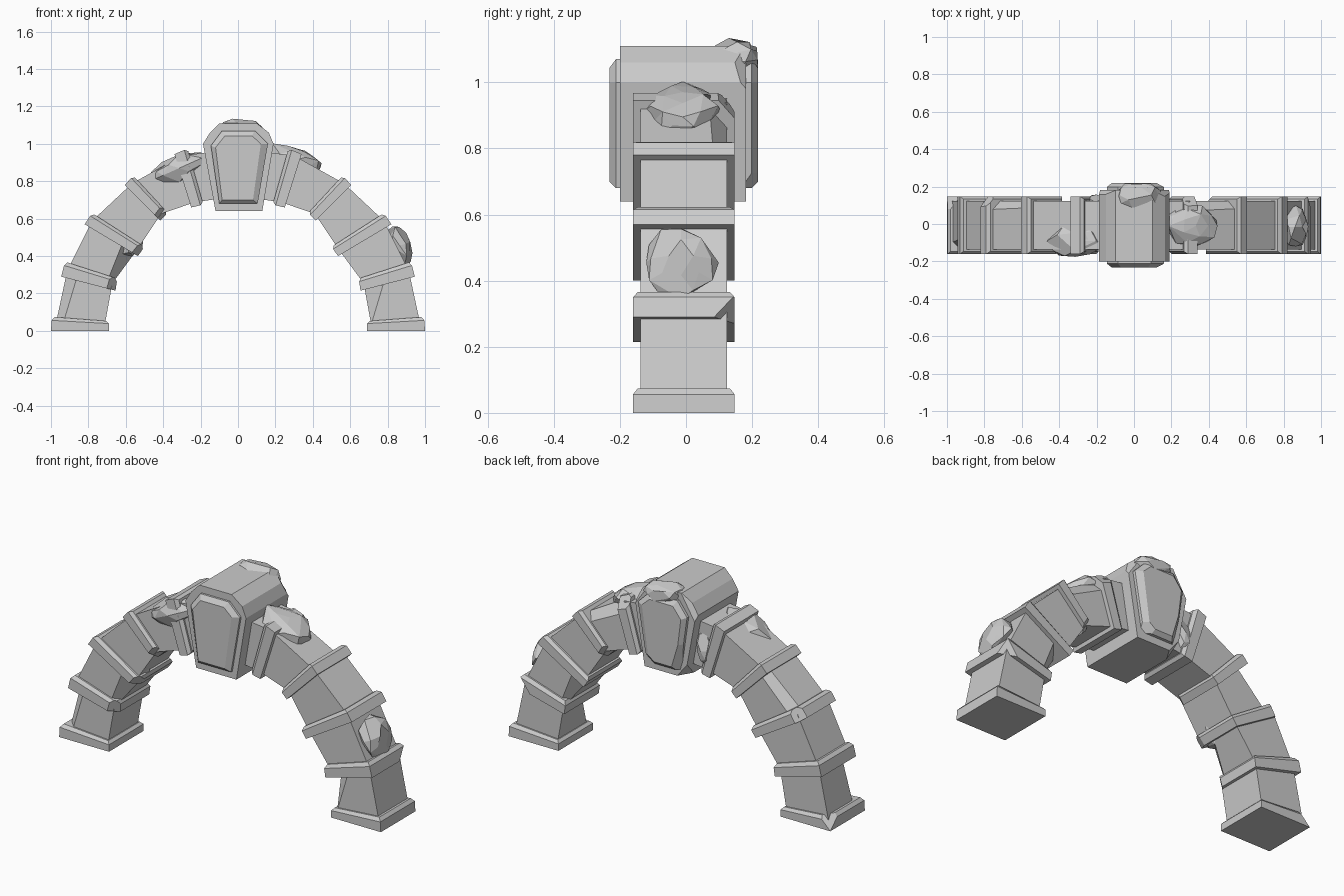
import bpy, bmesh, random
from mathutils import Vector

if "Cube" in bpy.data.objects:
    bpy.data.objects.remove(bpy.data.objects["Cube"])

random.seed(4)


def finish(bm, name):
    bmesh.ops.recalc_face_normals(bm, faces=bm.faces)
    me = bpy.data.meshes.new(name)
    bm.to_mesh(me)
    bm.free()
    ob = bpy.data.objects.new(name, me)
    bpy.context.collection.objects.link(ob)
    return ob


def loft(name, rings, chips=()):
    """Skin matching rings of points, then slice off chipped corners."""
    bm = bmesh.new()
    rows = [[bm.verts.new(p) for p in r] for r in rings]
    n = len(rows[0])
    for a, b in zip(rows, rows[1:]):
        for i in range(n):
            j = (i + 1) % n
            bm.faces.new((a[i], a[j], b[j], b[i]))
    bm.faces.new(rows[0])
    bm.faces.new(rows[-1])
    for co, no in chips:
        bmesh.ops.bisect_plane(bm, geom=bm.verts[:] + bm.edges[:] + bm.faces[:],
                               plane_co=co, plane_no=no, clear_outer=True)
        bmesh.ops.holes_fill(bm, edges=[e for e in bm.edges if e.is_boundary])
    return finish(bm, name)


def rock(name, centre, size, tilt=0.0):
    """Faceted boulder, tilted about y."""
    from mathutils import Matrix
    bm = bmesh.new()
    bmesh.ops.create_icosphere(bm, subdivisions=2, radius=1)
    for v in bm.verts:
        v.co *= random.uniform(0.84, 1.06)
    hull = bmesh.ops.convex_hull(bm, input=bm.verts)
    bmesh.ops.delete(bm, geom=[g for g in hull["geom_interior"] if isinstance(g, bmesh.types.BMVert)],
                     context='VERTS')
    for v in bm.verts:
        v.co = Matrix.Rotation(tilt, 3, 'Y') @ Vector([a * b for a, b in zip(v.co, size)]) + Vector(centre)
    bmesh.ops.dissolve_limit(bm, angle_limit=0.3, verts=bm.verts, edges=bm.edges)
    return finish(bm, name)


def section(s, inner, outer, y0, y1, inset=0.0):
    """Rectangular cross-section between an inner and an outer arch point."""
    i, o = Vector(inner), Vector(outer)
    d = (o - i).normalized() * inset
    i, o = i + d, o - d
    y0, y1 = y0 + inset, y1 - inset
    return [(s * i.x, y0, i.y), (s * o.x, y0, o.y), (s * o.x, y1, o.y), (s * i.x, y1, i.y)]


# Bands up one leg: inner low, outer low, inner high, outer high (x, z)
bands = [((.69, 0), (1.0, 0), (.69, .052), (.995, .075)),
         ((.655, .215), (.945, .29), (.645, .28), (.925, .37)),
         ((.535, .40), (.82, .57), (.50, .45), (.78, .63)),
         ((.415, .59), (.605, .78), (.375, .63), (.56, .83)),
         ((.25, .66), (.34, .945), (.185, .675), (.27, .975))]
Y0, Y1 = -.16, .147

# Chips keyed by (side, band): point on the cut and outward direction
band_chips = {(-1, 0): [((-.95, .147, .05), (-1, .8, 1))],
              (-1, 1): [((-.655, -.12, .25), (1, -1, -.3))],
              (-1, 2): [((-.77, .125, .60), (-1, 1, .6)), ((-.55, -.14, .42), (1, -.8, -.8))],
              (-1, 3): [((-.43, -.135, .60), (.8, -1, -.6))],
              (1, 1): [((.92, .11, .29), (1, 1, -.7))],
              (1, 3): [((.42, .12, .61), (-1, 1, -.6))],
              (1, 4): [((.29, .11, .95), (.3, 1, .8))]}
block_chips = {(-1, 0): [((-.945, -.10, .13), (-1, -1, .3))],
               (-1, 1): [((-.60, -.10, .42), (1, -1, -.4))],
               (-1, 2): [((-.66, .09, .69), (-.7, 1, .7))],
               (1, 0): [((.72, -.11, .15), (-1, -1, .3))],
               (1, 1): [((.63, .10, .36), (-1, 1, -.4))],
               (1, 3): [((.42, .10, .84), (.4, 1, .8))]}

for s, side in ((1, "right"), (-1, "left")):
    mids = []
    for k, (il, ol, ih, oh) in enumerate(bands):
        il, ol, ih, oh = map(Vector, (il, ol, ih, oh))
        loft(f"{side}_band_{k}",
             [section(s, il, ol, Y0, Y1),
              section(s, il.lerp(ih, .75), ol.lerp(oh, .75), Y0, Y1),
              section(s, ih, oh, Y0, Y1, .014)],
             band_chips.get((s, k), ()))
        mids.append((il.lerp(ih, .5), ol.lerp(oh, .5)))
    # Stone blocks run from the middle of one band to the next
    mids.append((Vector((.05, .69)), Vector((.05, .99))))
    for k, (a, b) in enumerate(zip(mids, mids[1:])):
        loft(f"{side}_block_{k}",
             [section(s, *a, Y0, Y1, .023), section(s, *b, Y0, Y1, .023)],
             block_chips.get((s, k), ()))


def slab(profile, y):
    return [(x, y, z) for x, z in profile]


# Keystone with chipped corners
key = [(-.12, .64), (.13, .64), (.19, 1.0), (.165, 1.06), (.10, 1.11),
       (-.10, 1.11), (-.15, 1.06), (-.187, 1.0)]
loft("keystone", [slab(key, -.2), slab(key, .182)],
     [((-.14, .15, .70), (-1, .6, -.8)), ((.15, .17, 1.05), (1, 1, .7)),
      ((-.15, .165, 1.05), (-1, 1, .6))])

# Raised coffin-shaped panels on the front and back of the keystone
outer = [(-.10, .68), (.105, .68), (.16, 1.0), (.09, 1.07), (-.085, 1.07), (-.145, .99)]
inner = [(-.085, .70), (.08, .70), (.122, 1.0), (.075, 1.043), (-.07, 1.043), (-.12, .98)]
loft("front_panel", [slab(outer, -.18), slab(outer, -.212), slab(inner, -.232)])
loft("back_panel", [slab(outer, .16), slab(outer, .198), slab(inner, .218)],
     [((-.11, .20, .80), (-1, 1, -.3)), ((.06, .21, .70), (.6, 1, -.8))])

# Boulders lodged in the arch
rock("top_rock", (.02, .155, 1.075), (.125, .08, .062), .1)
rock("left_shoulder_rock", (-.315, -.09, .87), (.165, .10, .075), -.42)
rock("right_shoulder_rock", (.31, -.01, .915), (.165, .12, .07), .35)
rock("right_leg_rock", (.865, -.015, .455), (.06, .115, .115), -.35)
rock("left_inner_rock", (-.57, -.06, .46), (.05, .09, .08), .7)
rock("left_near_key_rock", (-.20, .10, .80), (.06, .06, .10), .2)
